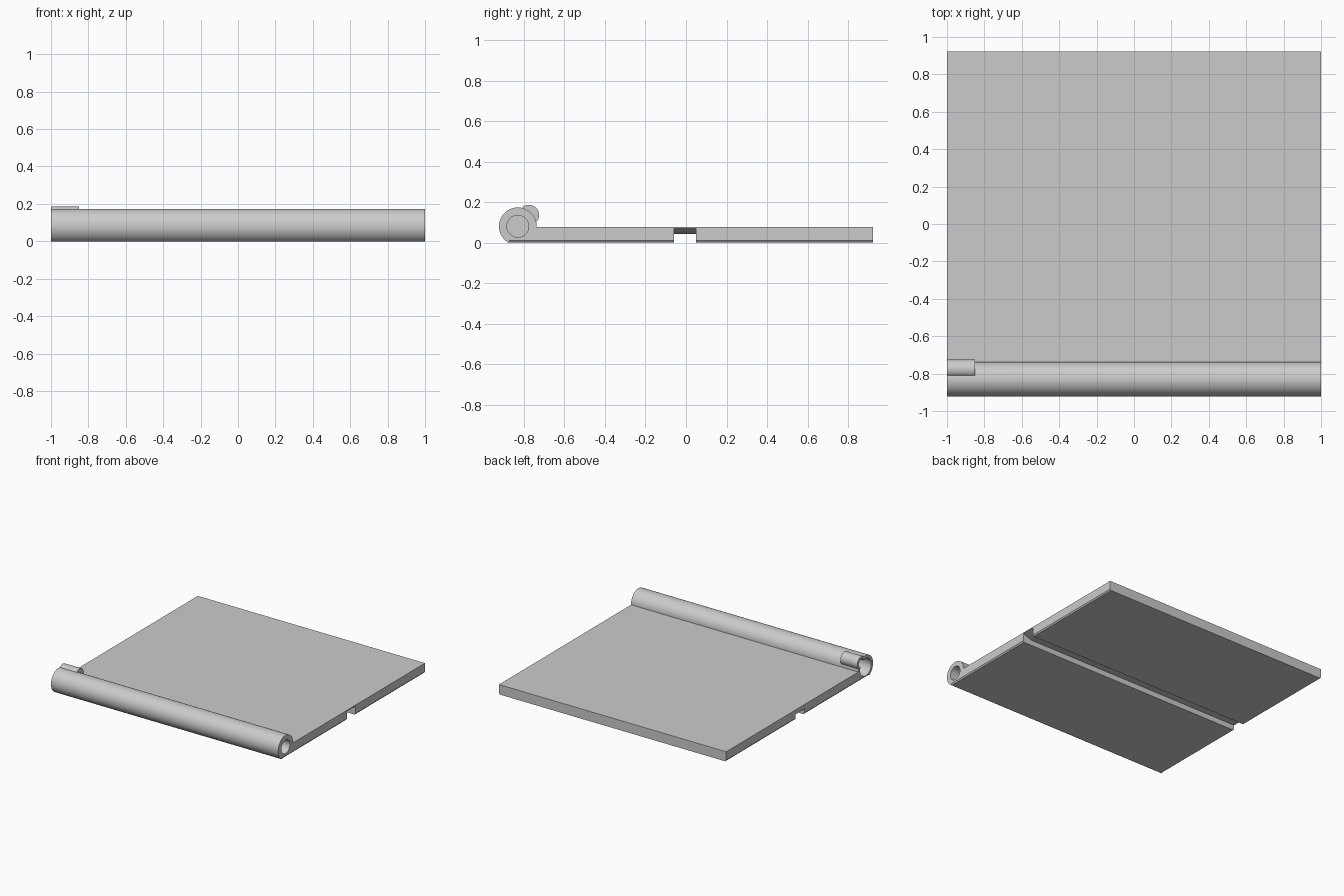
import bpy, bmesh, math

cube = bpy.data.objects.get("Cube")
if cube:
    bpy.data.objects.remove(cube, do_unlink=True)

AXIS_Y, AXIS_Z, RADIUS = -0.83, 0.081, 0.093   # barrel axis and radius
BUMP_Y, BUMP_Z, BUMP_R = -0.775, 0.137, 0.05   # small side housing
TOP, BACK = 0.078, 0.923

grey = bpy.data.materials.new("light grey")
grey.use_nodes = True
grey.diffuse_color = (0.6, 0.6, 0.6, 1)
grey.node_tree.nodes["Principled BSDF"].inputs["Base Color"].default_value = (0.6, 0.6, 0.6, 1)


def prism(name, points, axis, start, end):
    """Extrude a 2D outline along x (points are y, z) or y (points are x, z)."""
    bm = bmesh.new()

    def place(p):
        return (start, p[0], p[1]) if axis == "x" else (p[0], start, p[1])
    face = bm.faces.new([bm.verts.new(place(p)) for p in points])
    new = bmesh.ops.extrude_face_region(bm, geom=[face])["geom"]
    move = (end - start, 0, 0) if axis == "x" else (0, end - start, 0)
    bmesh.ops.translate(bm, vec=move, verts=[v for v in new if isinstance(v, bmesh.types.BMVert)])
    bmesh.ops.recalc_face_normals(bm, faces=bm.faces)
    mesh = bpy.data.meshes.new(name)
    bm.to_mesh(mesh)
    bm.free()
    obj = bpy.data.objects.new(name, mesh)
    bpy.context.collection.objects.link(obj)
    mesh.materials.append(grey)
    return obj


def arc(y, z, r, a0=0, a1=2 * math.pi, n=64, closed=True):
    count = n if closed else n + 1
    return [(y + r * math.cos(a0 + (a1 - a0) * i / n),
             z + r * math.sin(a0 + (a1 - a0) * i / n)) for i in range(count)]


def combine(target, tool, operation):
    mod = target.modifiers.new(operation.lower(), "BOOLEAN")
    mod.operation = operation
    mod.solver = "EXACT"
    mod.object = tool
    bpy.context.view_layer.objects.active = target
    bpy.ops.object.modifier_apply(modifier=mod.name)
    bpy.data.objects.remove(tool, do_unlink=True)


# Plate with the barrel rolled along its front edge, flattened underneath
a_top = math.asin((TOP - AXIS_Z) / RADIUS)
a_low = math.pi + math.asin(AXIS_Z / RADIUS)
outline = arc(AXIS_Y, AXIS_Z, RADIUS, a_top, a_low, 56, False)
outline[-1] = (outline[-1][0], 0)
body = prism("hinge_plate", outline + [(BACK, 0), (BACK, TOP)], "x", -1, 1)

# Small rounded housing beside one end of the barrel
combine(body, prism("housing", arc(BUMP_Y, BUMP_Z, BUMP_R), "x", -1, -0.85), "UNION")

# Long blind bore, and a keyed socket in the other end
combine(body, prism("bore", arc(AXIS_Y, AXIS_Z, 0.054), "x", -0.8, 1.1), "DIFFERENCE")
combine(body, prism("socket", arc(AXIS_Y, AXIS_Z, 0.07), "x", -1.1, -0.87), "DIFFERENCE")
combine(body, prism("key_slot", arc(BUMP_Y, BUMP_Z, 0.032), "x", -1.1, -0.87), "DIFFERENCE")

# Groove across the underside, ramped deeper at one end
groove = [(-1.1, -0.1), (1.1, -0.1), (1.1, 0.07), (1.0, 0.07), (0.92, 0.043), (-1.1, 0.043)]
combine(body, prism("groove", groove, "y", -0.06, 0.05), "DIFFERENCE")

# Small chamfers along the lower side edges
for side in (-1, 1):
    wedge = [(side * 1.01, 0.022), (side * 1.01, -0.02), (side * 0.975, -0.02)]
    combine(body, prism("chamfer", wedge, "y", -0.873, 1), "DIFFERENCE")

bpy.ops.object.select_all(action="DESELECT")
body.select_set(True)
bpy.context.view_layer.objects.active = body
bpy.ops.object.shade_smooth_by_angle(angle=math.radians(30))
